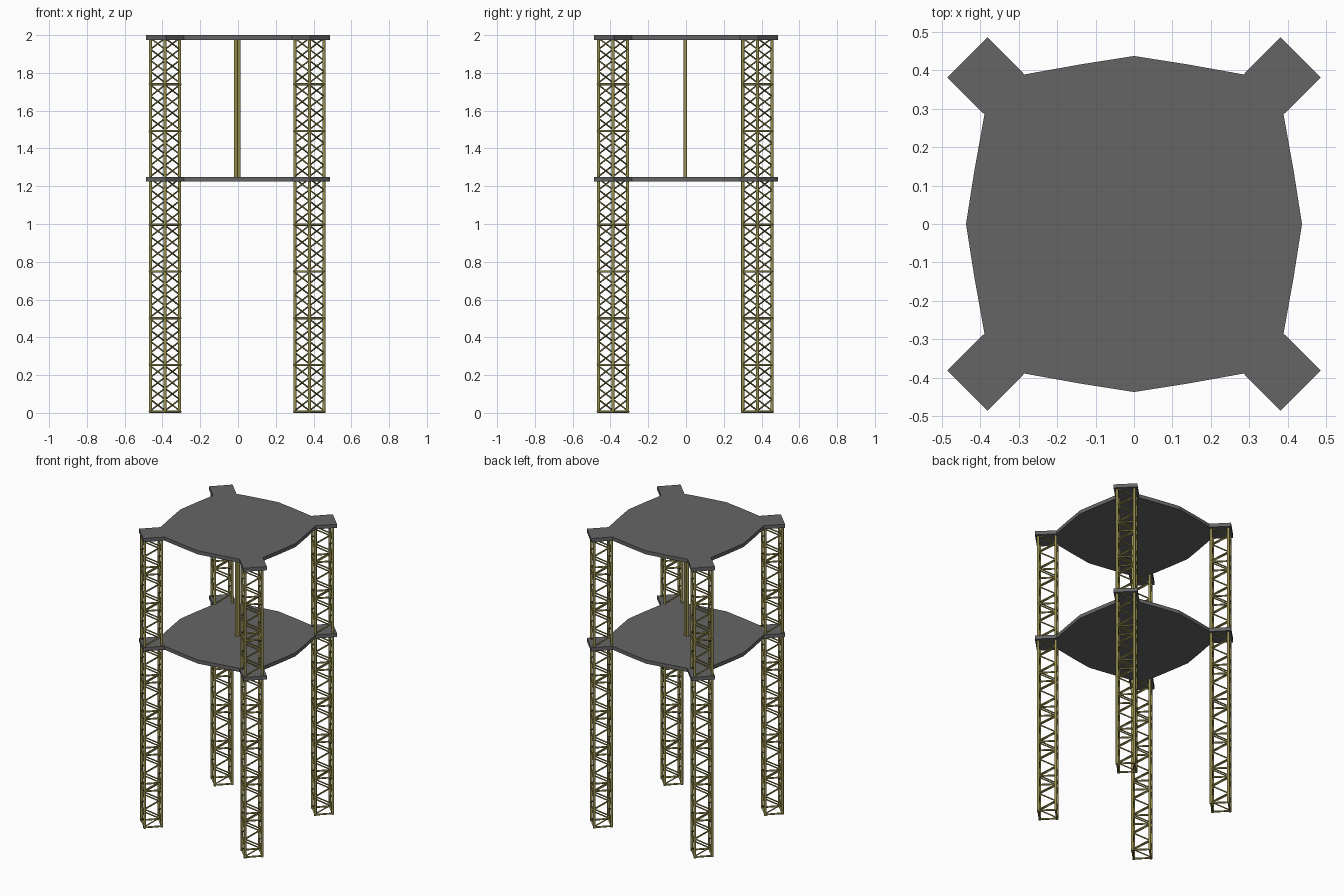
import bpy, bmesh, math
from mathutils import Vector, Matrix

if "Cube" in bpy.data.objects:
    bpy.data.objects.remove(bpy.data.objects["Cube"])


def material(name, color):
    m = bpy.data.materials.new(name)
    m.diffuse_color = color
    m.use_nodes = True
    m.node_tree.nodes["Principled BSDF"].inputs["Base Color"].default_value = m.diffuse_color
    return m


OLIVE = material("olive_metal", (0.32, 0.28, 0.08, 1))
DARK = material("dark_panel", (0.13, 0.13, 0.13, 1))


def tube(bm, a, b, r, sides=8):
    """Closed round bar between two points."""
    a, b = Vector(a), Vector(b)
    d = b - a
    mat = Matrix.Translation((a + b) / 2) @ d.to_track_quat('Z', 'Y').to_matrix().to_4x4()
    bmesh.ops.create_cone(bm, cap_ends=True, segments=sides, radius1=r, radius2=r,
                          depth=d.length, matrix=mat)


def finish(bm, name, mat, smooth=True):
    me = bpy.data.meshes.new(name)
    bm.to_mesh(me)
    bm.free()
    me.materials.append(mat)
    if smooth:
        me.shade_smooth()
        me.set_sharp_from_angle(angle=math.radians(50))
    return me


def place(me, name, loc=(0, 0, 0)):
    ob = bpy.data.objects.new(name, me)
    ob.location = loc
    bpy.context.collection.objects.link(ob)
    return ob


# Lattice tower: four chords, ring frames and zigzag braces
HALF, TOP, SEG, Z0 = 0.077, 1.985, 0.248, 0.006
corners = [Vector((HALF, 0, 0)), Vector((0, HALF, 0)), Vector((-HALF, 0, 0)), Vector((0, -HALF, 0))]
up = Vector((0, 0, 1))
bm = bmesh.new()
for c in corners:
    tube(bm, c, c + up * TOP, 0.0085, 10)
for k in range(4):
    a, b = corners[k], corners[(k + 1) % 4]
    ext = (b - a).normalized() * 0.008
    for i in range(9):
        z = up * (Z0 + i * SEG * 0.9985)
        tube(bm, a - ext + z, b + ext + z, 0.006)
    for i in range(8):
        h = (SEG - 0.012) / 4
        for j in range(4):
            za = Z0 + i * SEG + 0.006 + j * h
            p, q = (a, b) if (j + k) % 2 == 0 else (b, a)
            if k % 2:
                p, q = q, p
            tube(bm, p + up * za, q + up * (za + h), 0.0045, 6)
tower = finish(bm, "lattice_tower", OLIVE)
for sx, xn in ((-1, "left"), (1, "right")):
    for sy, yn in ((-1, "front"), (1, "back")):
        place(tower, f"{yn}_{xn}_tower", (sx * 0.382 - 0.004, sy * 0.382 - 0.004, 0))

# Platforms: bowed square with a diagonal tab at each corner
quarter = [(0.437, 0), (0.415, 0.14), (0.389, 0.285), (0.486, 0.381),
           (0.381, 0.486), (0.285, 0.389), (0.14, 0.415)]
bm = bmesh.new()
verts = []
for n in range(4):
    rot = Matrix.Rotation(n * math.pi / 2, 3, 'Z')
    verts += [bm.verts.new(rot @ Vector((x, y, 0))) for x, y in quarter]
face = bm.faces.new(verts)
ext = bmesh.ops.extrude_face_region(bm, geom=[face])
bmesh.ops.translate(bm, vec=(0, 0, 0.025),
                    verts=[v for v in ext["geom"] if isinstance(v, bmesh.types.BMVert)])
bmesh.ops.recalc_face_normals(bm, faces=bm.faces)
plate = finish(bm, "platform", DARK, smooth=False)
place(plate, "upper_platform", (0, 0, 1.975))
place(plate, "lower_platform", (0, 0, 1.225))

# Twin centre pole between the platforms
bm = bmesh.new()
for x in (-0.009, 0.007):
    tube(bm, (x - 0.002, -0.003, 1.24), (x - 0.002, -0.003, 1.985), 0.0095, 12)
place(finish(bm, "centre_pole", OLIVE), "centre_pole")
